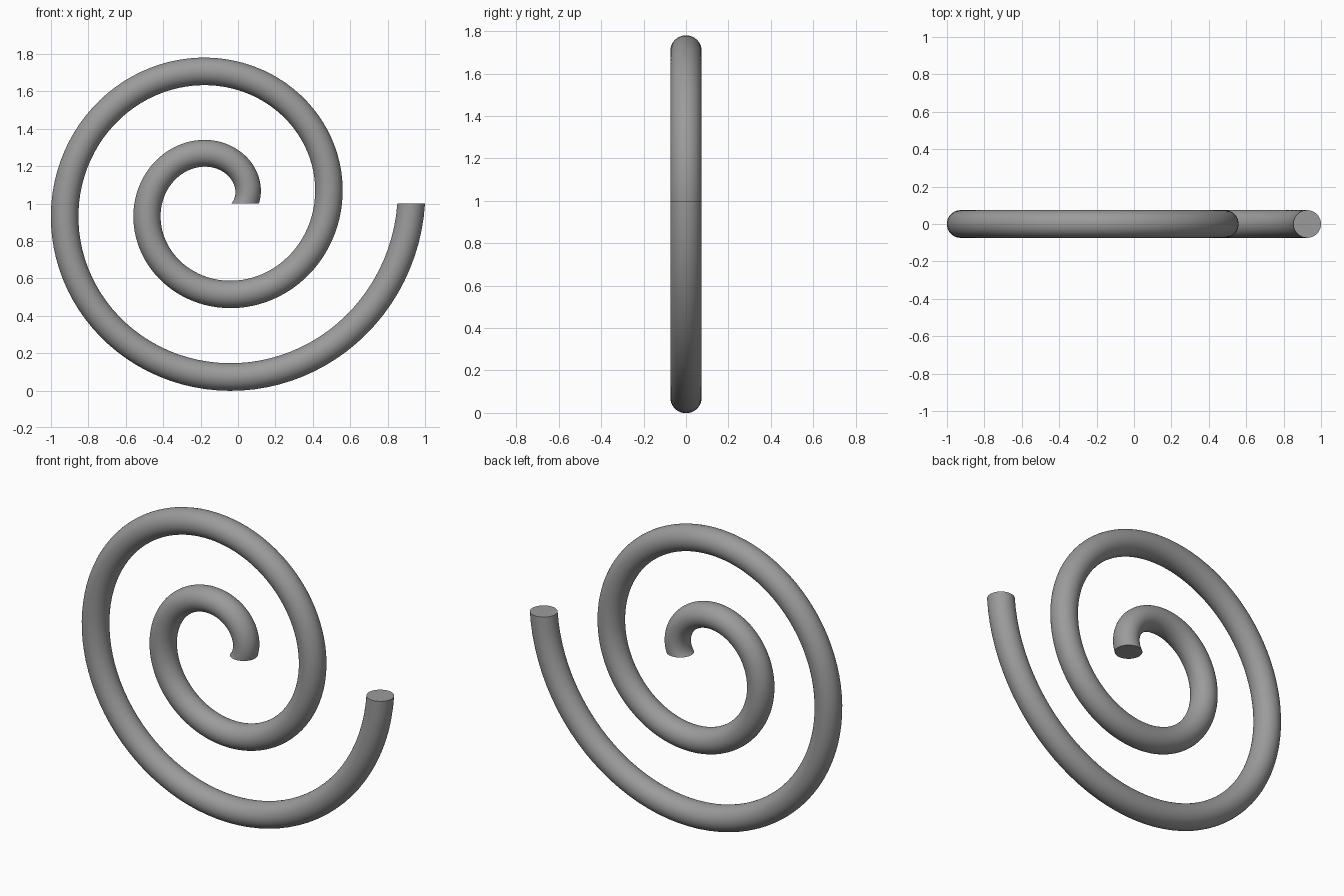
import bpy
import bmesh
from math import cos, sin, pi, radians

cube = bpy.data.objects.get("Cube")
if cube:
    bpy.data.objects.remove(cube, do_unlink=True)

# Spiral proportions, all based on the starting radius
START = 0.148
PITCH = START * 3
TUBE = START / 2
TURNS = 2
STEPS = 96
SIDES = 40
CENTRE_X = 1 - START - TURNS * PITCH - TUBE
CENTRE_Z = 1.0

grey = bpy.data.materials.new("plain grey")
grey.use_nodes = True
colour = (0.33, 0.33, 0.33, 1)
grey.diffuse_color = colour
grey.node_tree.nodes["Principled BSDF"].inputs["Base Color"].default_value = colour


def ring(bm, turn):
    """Circular section standing in the radial plane."""
    angle = turn * 2 * pi
    verts = []
    for i in range(SIDES):
        a = 2 * pi * i / SIDES
        r = START + PITCH * turn + TUBE * cos(a)
        verts.append(bm.verts.new((CENTRE_X + r * cos(angle),
                                   TUBE * sin(a),
                                   CENTRE_Z + r * sin(angle))))
    return verts


# Sweep the section along the spiral and cap both ends
bm = bmesh.new()
rings = [ring(bm, i / STEPS) for i in range(TURNS * STEPS + 1)]
for a, b in zip(rings, rings[1:]):
    for i in range(SIDES):
        j = (i + 1) % SIDES
        bm.faces.new((a[i], a[j], b[j], b[i]))
bm.faces.new(rings[0])
bm.faces.new(rings[-1])
bmesh.ops.recalc_face_normals(bm, faces=bm.faces)

mesh = bpy.data.meshes.new("spiral_tube")
bm.to_mesh(mesh)
bm.free()
mesh.materials.append(grey)
spiral = bpy.data.objects.new("spiral_tube", mesh)
bpy.context.collection.objects.link(spiral)

# Smooth tube with crisp end caps
bpy.ops.object.select_all(action="DESELECT")
spiral.select_set(True)
bpy.context.view_layer.objects.active = spiral
bpy.ops.object.shade_smooth_by_angle(angle=radians(40))
